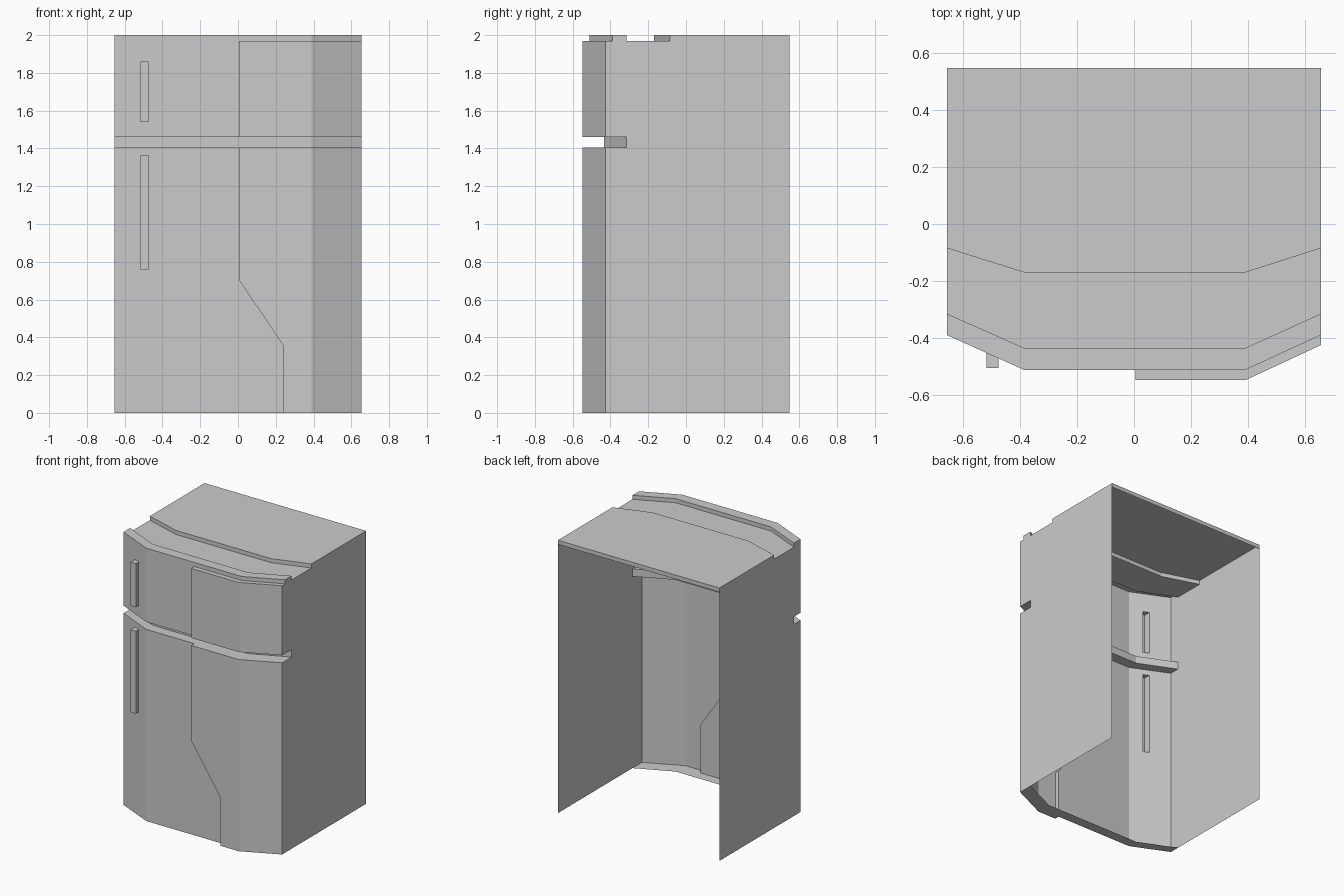
import bpy, bmesh
from mathutils import Vector

if "Cube" in bpy.data.objects:
    bpy.data.objects.remove(bpy.data.objects["Cube"])

W, BACK, TOP = 0.655, 0.548, 2.0
GROOVE, GAP_LO, GAP_HI = 1.97, 1.405, 1.46   # top groove floor, gap between the doors
SPLIT, LOW_SPLIT = 0.005, 0.24               # left edge of the raised panels
X0, X1 = -0.385, 0.39                        # bends of the faceted front


def contour(side, mid):
    """Faceted front outline: returns y for a given x."""
    def y(x):
        if x < X0:
            return side + (mid - side) * (x + W) / (X0 + W)
        if x > X1:
            return mid + (side - mid) * (x - X1) / (W - X1)
        return mid
    return y


step = contour(-0.085, -0.17)      # front edge of the main top
inner = contour(-0.315, -0.435)    # back of the groove in the front
flush = contour(-0.39, -0.512)     # left door surface
raised = contour(-0.425, -0.548)   # raised right panel surface

UP, DOWN, FRONT, REAR = Vector((0, 0, 1)), Vector((0, 0, -1)), Vector((0, -1, 0)), Vector((0, 1, 0))
LEFT, RIGHT = Vector((-1, 0, 0)), Vector((1, 0, 0))


class Part:
    """Collects flat sheet faces, each turned towards a given direction."""
    def __init__(self, name):
        self.name, self.bm = name, bmesh.new()

    def face(self, pts, out):
        f = self.bm.faces.new([self.bm.verts.new(p) for p in pts])
        f.normal_update()
        if f.normal.dot(out) < 0:
            f.normal_flip()

    def band(self, xs, fa, za, fb, zb, out):
        for a, b in zip(xs, xs[1:]):
            self.face([(a, fa(a), za), (b, fa(b), za), (b, fb(b), zb), (a, fb(a), zb)], out)

    def front(self, xz, f):
        self.face([(x, f(x), z) for x, z in xz], FRONT)

    def done(self):
        bmesh.ops.remove_doubles(self.bm, verts=self.bm.verts[:], dist=1e-4)
        me = bpy.data.meshes.new(self.name)
        self.bm.to_mesh(me)
        self.bm.free()
        bpy.context.collection.objects.link(bpy.data.objects.new(self.name, me))


FULL = [-W, X0, X1, W]

# Cabinet shell: notched side walls, stepped top, recess between the doors
cab = Part("cabinet")
for sx, fy, out in ((-W, -0.39, LEFT), (W, -0.425, RIGHT)):
    prof = [(BACK, 0), (BACK, TOP), (-0.085, TOP), (-0.085, GROOVE), (-0.315, GROOVE),
            (-0.315, TOP), (-0.39, TOP), (-0.39, GROOVE)]
    if fy != -0.39:
        prof.append((fy, GROOVE))
    prof += [(fy, GAP_HI), (-0.315, GAP_HI), (-0.315, GAP_LO), (fy, GAP_LO), (fy, 0)]
    cab.face([(sx, y, z) for y, z in prof], out)
cab.face([(-W, BACK, TOP), (W, BACK, TOP)] + [(x, step(x), TOP) for x in reversed(FULL)], UP)
cab.face([(-W, BACK, TOP), (W, BACK, TOP), (W, BACK, GROOVE), (-W, BACK, GROOVE)], REAR)
cab.band(FULL, step, TOP, step, GROOVE, FRONT)
cab.band(FULL, step, GROOVE, inner, GROOVE, UP)
cab.band(FULL, inner, GROOVE, inner, TOP, REAR)
cab.band(FULL, inner, TOP, flush, TOP, UP)
cab.band(FULL, inner, GAP_LO, inner, GAP_HI, FRONT)
cab.done()

HX0, HX1, HY = -0.517, -0.475, -0.505        # handle width and front plane


def edge_lip(part, z, split, out):
    part.band([-W, X0, split], inner, z, flush, z, out)
    part.band([split, X1, W], inner, z, raised, z, out)


def left_facet(part, z0, z1, h0, h1):
    """Angled left facet with an opening behind the hollow handle."""
    for a, b, lo, hi in ((-W, HX0, z0, z1), (HX0, HX1, z0, h0), (HX0, HX1, h1, z1), (HX1, X0, z0, z1)):
        part.band([a, b], flush, lo, flush, hi, FRONT)


def handle(name, h0, h1):
    p = Part(name)
    tip = lambda x: HY
    p.band([HX0, HX1], tip, h0, tip, h1, FRONT)
    p.band([HX0, HX1], flush, h0, tip, h0, DOWN)
    p.band([HX0, HX1], flush, h1, tip, h1, UP)
    for x, out in ((HX0, LEFT), (HX1, RIGHT)):
        p.face([(x, flush(x), h0), (x, HY, h0), (x, HY, h1), (x, flush(x), h1)], out)
    p.done()


# Upper door with its raised right panel
up = Part("upper_door")
left_facet(up, GAP_HI, TOP, 1.54, 1.86)
up.band([X0, SPLIT], flush, GAP_HI, flush, TOP, FRONT)
up.band([SPLIT, X1, W], flush, GROOVE, flush, TOP, FRONT)
up.band([SPLIT, X1, W], raised, GAP_HI, raised, GROOVE, FRONT)
up.band([SPLIT, X1, W], flush, GROOVE, raised, GROOVE, UP)
up.face([(SPLIT, y, z) for y, z in ((flush(0), GAP_HI), (raised(0), GAP_HI),
                                    (raised(0), GROOVE), (flush(0), GROOVE))], LEFT)
edge_lip(up, GAP_HI, SPLIT, DOWN)
up.done()

# Lower door, whose raised panel has a slanted left edge
low = Part("lower_door")
left_facet(low, 0, GAP_LO, 0.76, 1.365)
cut = [(SPLIT, GAP_LO), (SPLIT, 0.705), (LOW_SPLIT, 0.355), (LOW_SPLIT, 0)]
low.front([(X0, 0), (X0, GAP_LO)] + cut, flush)
low.front(cut + [(X1, 0), (X1, GAP_LO)], raised)
low.band([X1, W], raised, 0, raised, GAP_LO, FRONT)
for (xa, za), (xb, zb) in zip(cut, cut[1:]):
    low.face([(xa, flush(xa), za), (xb, flush(xb), zb), (xb, raised(xb), zb), (xa, raised(xa), za)], LEFT)
edge_lip(low, GAP_LO, SPLIT, UP)
edge_lip(low, 0, LOW_SPLIT, DOWN)
low.done()

# Hollow handles
handle("upper_handle", 1.54, 1.86)
handle("lower_handle", 0.76, 1.365)
